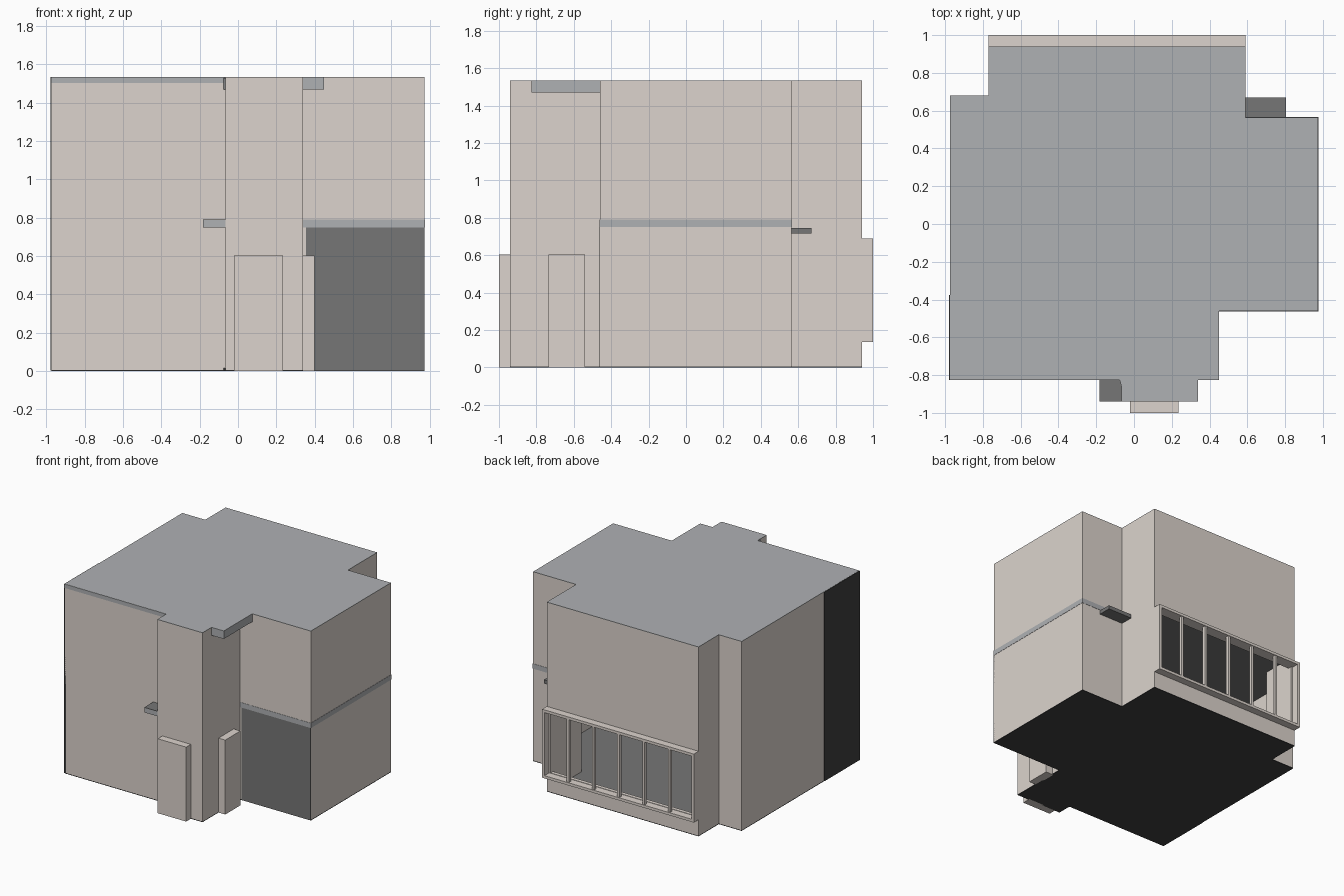
import bpy, bmesh

if "Cube" in bpy.data.objects:
    bpy.data.objects.remove(bpy.data.objects["Cube"])

def material(name, rgb):
    m = bpy.data.materials.new(name)
    m.diffuse_color = (*rgb, 1)
    m.use_nodes = True
    m.node_tree.nodes["Principled BSDF"].inputs["Base Color"].default_value = m.diffuse_color
    return m

BEIGE = material("plaster", (0.716, 0.658, 0.610))
GREY = material("slab_grey", (0.43, 0.44, 0.455))
DARK = material("dark_grey", (0.18, 0.18, 0.18))
BLACK = material("charcoal", (0.05, 0.05, 0.05))

def finish(name, bm, mat):
    me = bpy.data.meshes.new(name)
    bmesh.ops.recalc_face_normals(bm, faces=bm.faces)
    bm.to_mesh(me)
    bm.free()
    ob = bpy.data.objects.new(name, me)
    bpy.context.collection.objects.link(ob)
    if mat:
        me.materials.append(mat)
    return ob

def box(name, x, y, z, mat):
    bm = bmesh.new()
    bmesh.ops.create_cube(bm, size=1)
    for v in bm.verts:
        for i, r in enumerate((x, y, z)):
            v.co[i] = r[0] if v.co[i] < 0 else r[1]
    return finish(name, bm, mat)

def prism(name, outline, z0, z1, mat, caps=True):
    bm = bmesh.new()
    lo = [bm.verts.new((x, y, z0)) for x, y in outline]
    hi = [bm.verts.new((x, y, z1)) for x, y in outline]
    n = len(lo)
    for i in range(n):
        j = (i + 1) % n
        bm.faces.new((lo[i], lo[j], hi[j], hi[i]))
    if caps:
        bm.faces.new(lo[::-1])
        bm.faces.new(hi)
    return finish(name, bm, mat)

# Main dimensions
TOP = 1.535
L, R = -0.975, 0.975
FRONT, PORCH, RECESS = -0.825, -0.94, -0.46
BX0, BX1, BACK = -0.77, 0.59, 0.94
PX0, PX1 = -0.065, 0.34
outline = [(L, FRONT), (PX0, FRONT), (PX0, PORCH), (PX1, PORCH), (PX1, RECESS),
           (R, RECESS), (R, 0.565), (BX1, 0.565), (BX1, BACK), (BX0, BACK),
           (BX0, 0.68), (L, 0.68)]

# Outer walls, hollow, with the back window opening cut through
walls = prism("outer_walls", outline, 0.006, TOP - 0.004, BEIGE, caps=False)
sol = walls.modifiers.new("thickness", "SOLIDIFY")
sol.thickness = 0.03
sol.offset = -1
sol.use_even_offset = True
cutter = box("window_cutter", (-0.735, 0.555), (0.85, 1.05), (0.16, 0.668), None)
cutter.hide_render = True
cutter.hide_viewport = True
cut = walls.modifiers.new("window_opening", "BOOLEAN")
cut.operation = "DIFFERENCE"
cut.solver = "EXACT"
cut.object = cutter

# Horizontal slabs: underside, ground floor, upper floor, roof
def inset(d):
    sx = [1, -1, 1, -1, -1, -1, -1, -1, -1, 1, 1, 1]
    sy = [1, 1, 1, 1, 1, 1, -1, -1, -1, -1, -1, -1]
    return [(x + d * a, y + d * b) for (x, y), a, b in zip(outline, sx, sy)]

prism("base_underside", outline, 0, 0.006, BLACK)
prism("ground_floor", inset(0.015), 0.006, 0.015, DARK)
prism("upper_floor", inset(0.015), 0.75, 0.79, DARK)
prism("roof", outline, TOP - 0.004, TOP, GREY)
prism("ceiling", inset(0.015), 1.47, TOP - 0.006, GREY)

# Cross wall behind the front room
box("cross_wall", (L + 0.02, PX1 - 0.02), (-0.4, -0.375), (0.015, 1.47), BEIGE)

# Grey edge strips at floor and roof level
e = 0.002
box("floor_band_front", (PX1, R + e), (RECESS - e, RECESS + 0.01), (0.75, 0.79), GREY)
box("floor_band_right", (R - 0.01, R + e), (RECESS, 0.565 + e), (0.75, 0.79), GREY)
box("floor_band_back", (BX1, R), (0.555, 0.565 + e), (0.75, 0.79), GREY)
box("roof_edge_front", (L, PX0), (FRONT - e, FRONT + 0.01), (1.503, TOP - 0.001), GREY)

# Dark garage front and dark cladding on the left side
box("garage_panel", (0.355, R), (RECESS - e, RECESS + 0.01), (0.001, 0.75), DARK)
box("left_cladding", (-0.98, L + 0.01), (FRONT, -0.375), (0.001, TOP - 0.001), BLACK)

# Canopies
box("roof_canopy", (PX1 - 0.01, 0.45), (FRONT, RECESS), (1.47, TOP), GREY)
box("front_canopy", (-0.182, PX0), (PORCH, FRONT), (0.75, 0.788), GREY)
box("front_canopy_top", (-0.182, PX0), (PORCH, FRONT), (0.788, 0.791), DARK)
STEPS = 5
w = (0.805 - BX1) / STEPS
for i in range(STEPS):
    box(f"back_canopy_{i}", (BX1 + i * w, BX1 + (i + 1) * w), (0.56, 0.67), (0.715, 0.745), DARK)

# Door boxes
box("front_door_box", (-0.02, 0.235), (-1.0, PORCH + 0.01), (0, 0.603), BEIGE)
box("side_door_box", (PX1 - 0.01, 0.4), (-0.735, -0.54), (0, 0.603), BEIGE)

# Projecting back window: surround and evenly spaced mullions
Z0, Z1, T = 0.135, 0.69, 0.022
box("window_sill", (BX0, BX1), (BACK - 0.01, 1.0), (Z0, Z0 + T), BEIGE)
box("window_head", (BX0, BX1), (BACK - 0.01, 1.0), (Z1 - T, Z1), BEIGE)
box("window_side_left", (BX0, BX0 + T), (BACK - 0.01, 1.0), (Z0 + T, Z1 - T), BEIGE)
box("window_side_right", (BX1 - T, BX1), (BACK - 0.01, 1.0), (Z0 + T, Z1 - T), BEIGE)
for i in range(1, 6):
    x = BX0 + (BX1 - BX0) * i / 6
    box(f"window_mullion_{i}", (x - 0.01, x + 0.01), (0.97, 0.995), (Z0 + T, Z1 - T), BEIGE)
